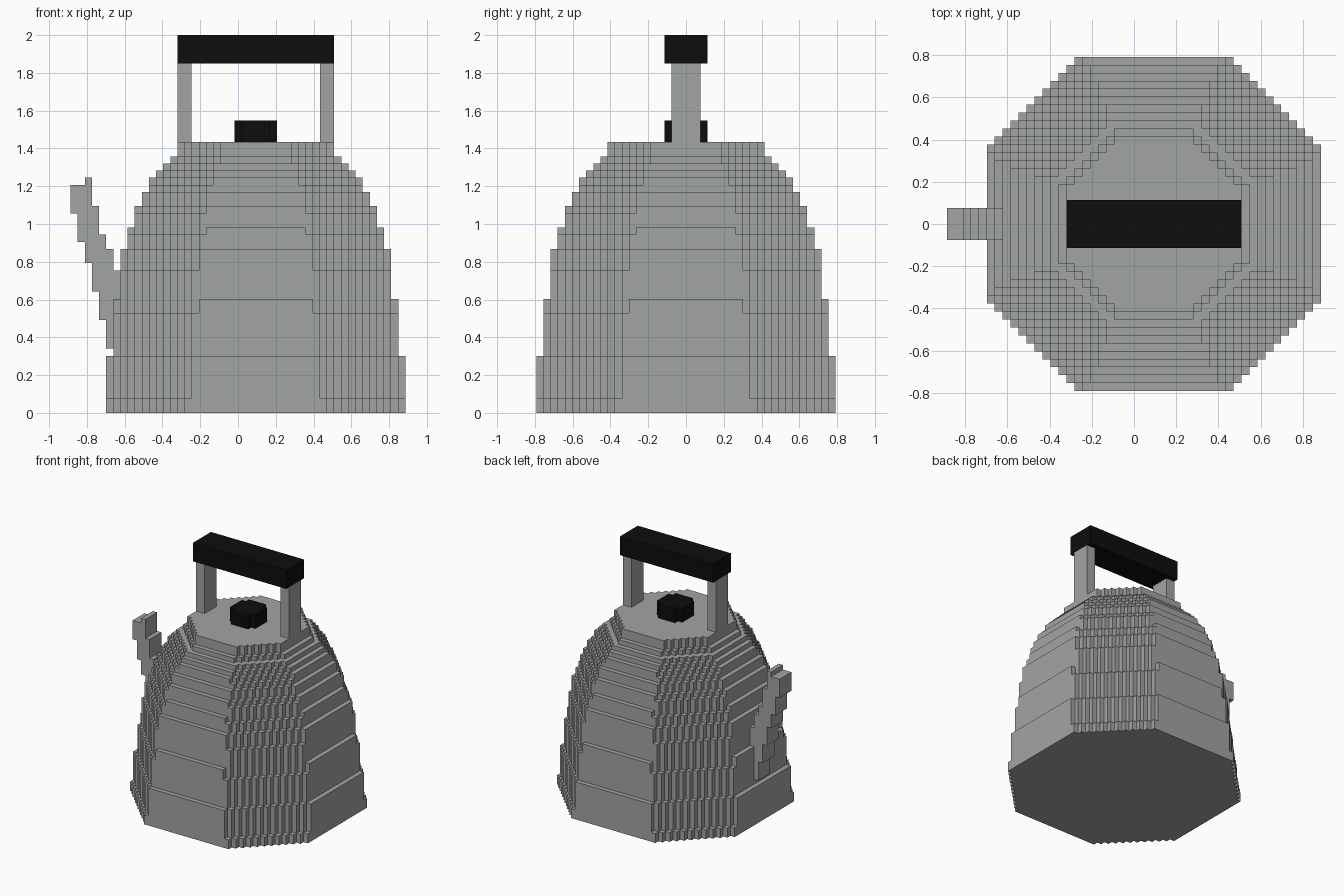
import bpy
import bmesh
from math import floor, sqrt
from mathutils import Matrix, Vector

if "Cube" in bpy.data.objects:
    bpy.data.objects.remove(bpy.data.objects["Cube"], do_unlink=True)

UNIT = 2 / 53                 # size of one block; all parts are measured in blocks
AXIS = 2.5                    # block offset of the body's centre line along x


def material(name, color):
    mat = bpy.data.materials.new(name)
    mat.use_nodes = True
    mat.diffuse_color = (*color, 1)
    mat.node_tree.nodes["Principled BSDF"].inputs["Base Color"].default_value = (*color, 1)
    return mat


STEEL = material("brushed steel grey", (0.355, 0.375, 0.37))
BLACK = material("matt black", (0.004, 0.004, 0.004))


def finish(bm, name, mat):
    """Turn block units into model units and link the object."""
    bmesh.ops.transform(bm, verts=bm.verts,
                        matrix=Matrix.Scale(UNIT, 4) @ Matrix.Translation((AXIS, 0, 0)))
    mesh = bpy.data.meshes.new(name)
    bm.to_mesh(mesh)
    bm.free()
    mesh.materials.append(mat)
    obj = bpy.data.objects.new(name, mesh)
    bpy.context.scene.collection.objects.link(obj)
    return obj


def box(name, x0, x1, half_y, z0, z1, mat):
    bm = bmesh.new()
    bmesh.ops.create_cube(bm, size=1)
    bmesh.ops.scale(bm, verts=bm.verts, vec=(x1 - x0, 2 * half_y, z1 - z0))
    bmesh.ops.translate(bm, verts=bm.verts, vec=((x0 + x1) / 2, 0, (z0 + z1) / 2))
    return finish(bm, name, mat)


def quad(bm, points, outward):
    face = bm.faces.new([bm.verts.new(p) for p in points])
    face.normal_update()
    if face.normal.dot(Vector(outward)) < 0:
        face.normal_flip()


def flat(bm, x0, x1, y0, y1, z, up):
    if x1 > x0:
        quad(bm, [(x0, y0, z), (x1, y0, z), (x1, y1, z), (x0, y1, z)], (0, 0, up))


def row_width(tier, row):
    """Half width of a block row in an octagon with stepped diagonals."""
    half, diagonal = tier
    return max(0, min(half, diagonal - row - 1)) if row < half else 0


def stepped_octagon(name, tiers, mat):
    """Stack stepped octagons, given as (z0, z1, (half, diagonal)), widest first."""
    bm = bmesh.new()
    for n, (z0, z1, tier) in enumerate(tiers):
        above = tiers[n + 1][2] if n + 1 < len(tiers) else (0, 0)
        half, diagonal = tier
        flat_half = diagonal - half
        for s in (-1, 1):
            # wide side walls, then one narrow wall per diagonal step
            for row in range(flat_half - 1, half):
                w = row_width(tier, row)
                inner = -flat_half if row < flat_half else row
                for side in (-1, 1):
                    if row < flat_half and s < 0:
                        continue
                    x, ya, yb = side * w, s * inner, s * (row + 1)
                    quad(bm, [(x, ya, z0), (x, yb, z0), (x, yb, z1), (x, ya, z1)], (side, 0, 0))
                # walls that face front and back
                y, nxt = s * (row + 1), row_width(tier, row + 1)
                spans = [(-w, w)] if nxt == 0 else [(-w, -nxt), (nxt, w)]
                for a, b in spans:
                    quad(bm, [(a, y, z0), (b, y, z0), (b, y, z1), (a, y, z1)], (0, s, 0))
            # exposed ledges, and the base
            for row in range(half):
                w, up = row_width(tier, row), row_width(above, row)
                ya, yb = sorted((s * row, s * (row + 1)))
                if up:
                    flat(bm, -w, -up, ya, yb, z1, 1)
                    flat(bm, up, w, ya, yb, z1, 1)
                else:
                    flat(bm, -w, w, ya, yb, z1, 1)
                if n == 0:
                    flat(bm, -w, w, ya, yb, z0, -1)
    bmesh.ops.remove_doubles(bm, verts=bm.verts, dist=0.001)
    return finish(bm, name, mat)


# Body: a domed octagon whose radius is rounded to whole blocks at each layer
PROFILE = [(0, 21.5), (8, 20.5), (16, 19.5), (20, 19.09), (23, 18.5), (26, 17.5), (29, 16.5),
           (31, 15.5), (33, 14.5), (36, 11.5), (38, 10.5)]


def radius(z):
    for (za, ra), (zb, rb) in zip(PROFILE, PROFILE[1:]):
        if z <= zb:
            return ra + (rb - ra) * (z - za) / (zb - za)


body_tiers = []
for layer in range(PROFILE[-1][0]):
    r = radius(layer + 0.5)
    tier = (floor(r + 0.5), floor(r * sqrt(2) + 1))
    if body_tiers and body_tiers[-1][2] == tier:
        body_tiers[-1] = (body_tiers[-1][0], layer + 1, tier)
    else:
        body_tiers.append((layer, layer + 1, tier))
stepped_octagon("kettle_body", body_tiers, STEEL)

# Lid knob
stepped_octagon("lid_knob", [(38, 41, (3, 5))], BLACK)

# Handle: two posts and a grip
box("handle_post_right", -11, -9, 2, 38, 49, STEEL)
box("handle_post_left", 9, 11, 2, 38, 49, STEEL)
box("handle_grip", -11, 11, 3, 49, 53, BLACK)

# Spout: stepped side outline from (bottom, top) of each block column, tip first
COLUMNS = [(28, 32), (24, 32), (21, 33), (17, 29), (13, 25), (9, 23), (8, 20)]
lower, upper = [], []
for i, (bottom, top) in enumerate(COLUMNS):
    x = i - 26
    lower += [(x, bottom), (x + 1, bottom)]
    upper += [(x, top), (x + 1, top)]
outline = []
for p in lower + upper[::-1]:
    if p not in outline:
        outline.append(p)
bm = bmesh.new()
side = bm.faces.new([bm.verts.new((x, -2, z)) for x, z in outline])
new = bmesh.ops.extrude_face_region(bm, geom=[side], use_keep_orig=True)["geom"]
bmesh.ops.translate(bm, verts=[g for g in new if isinstance(g, bmesh.types.BMVert)], vec=(0, 4, 0))
bmesh.ops.recalc_face_normals(bm, faces=bm.faces)
finish(bm, "spout", STEEL)
